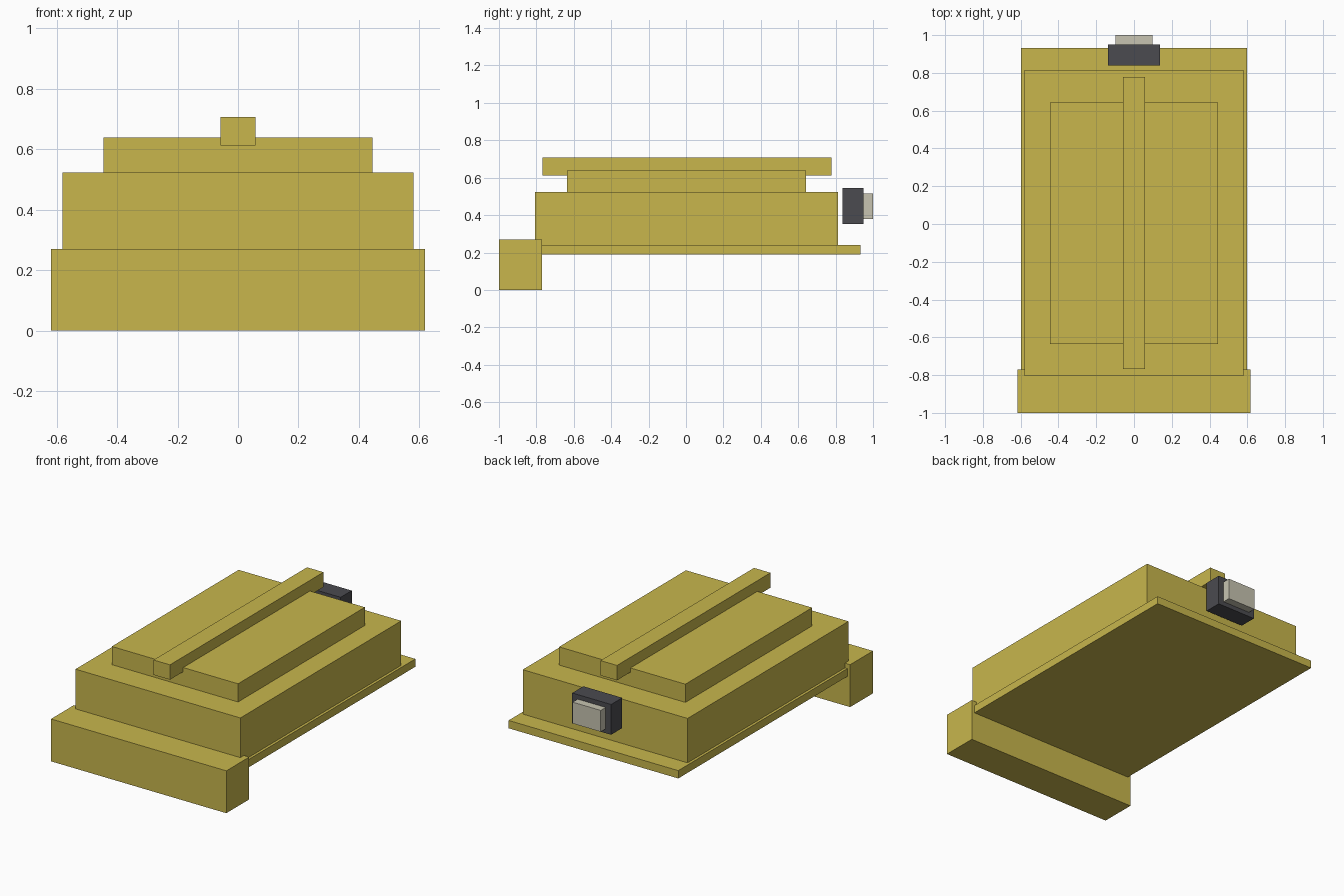
import bpy
from mathutils import Vector

default = bpy.data.objects.get("Cube")
if default:
    bpy.data.objects.remove(default, do_unlink=True)


def material(name, color):
    mat = bpy.data.materials.new(name)
    mat.use_nodes = True
    mat.diffuse_color = color
    mat.node_tree.nodes["Principled BSDF"].inputs["Base Color"].default_value = color
    return mat


def box(name, low, high, mat):
    """Add a box spanning two opposite corners."""
    low, high = Vector(low), Vector(high)
    bpy.ops.mesh.primitive_cube_add(size=1, location=(low + high) / 2)
    obj = bpy.context.object
    obj.name = name
    obj.scale = high - low
    bpy.ops.object.transform_apply(location=False, rotation=False, scale=True)
    obj.data.materials.append(mat)
    return obj


yellow = material("mustard yellow", (0.58, 0.47, 0.073, 1))
charcoal = material("charcoal", (0.07, 0.07, 0.08, 1))
pale = material("pale grey", (0.57, 0.55, 0.44, 1))

# Stepped body
box("front_bar", (-0.618, -1.0, 0.0), (0.618, -0.77, 0.27), yellow)
box("base_plate", (-0.598, -0.77, 0.19), (0.598, 0.932, 0.24), yellow)
box("main_body", (-0.581, -0.806, 0.24), (0.581, 0.814, 0.523), yellow)
box("raised_panel", (-0.445, -0.635, 0.523), (0.445, 0.642, 0.639), yellow)
box("top_rail", (-0.058, -0.768, 0.612), (0.058, 0.778, 0.707), yellow)

# Rear lamp
box("lamp_housing", (-0.137, 0.838, 0.352), (0.137, 0.95, 0.545), charcoal)
box("lamp_lens", (-0.099, 0.95, 0.38), (0.099, 1.0, 0.516), pale)
